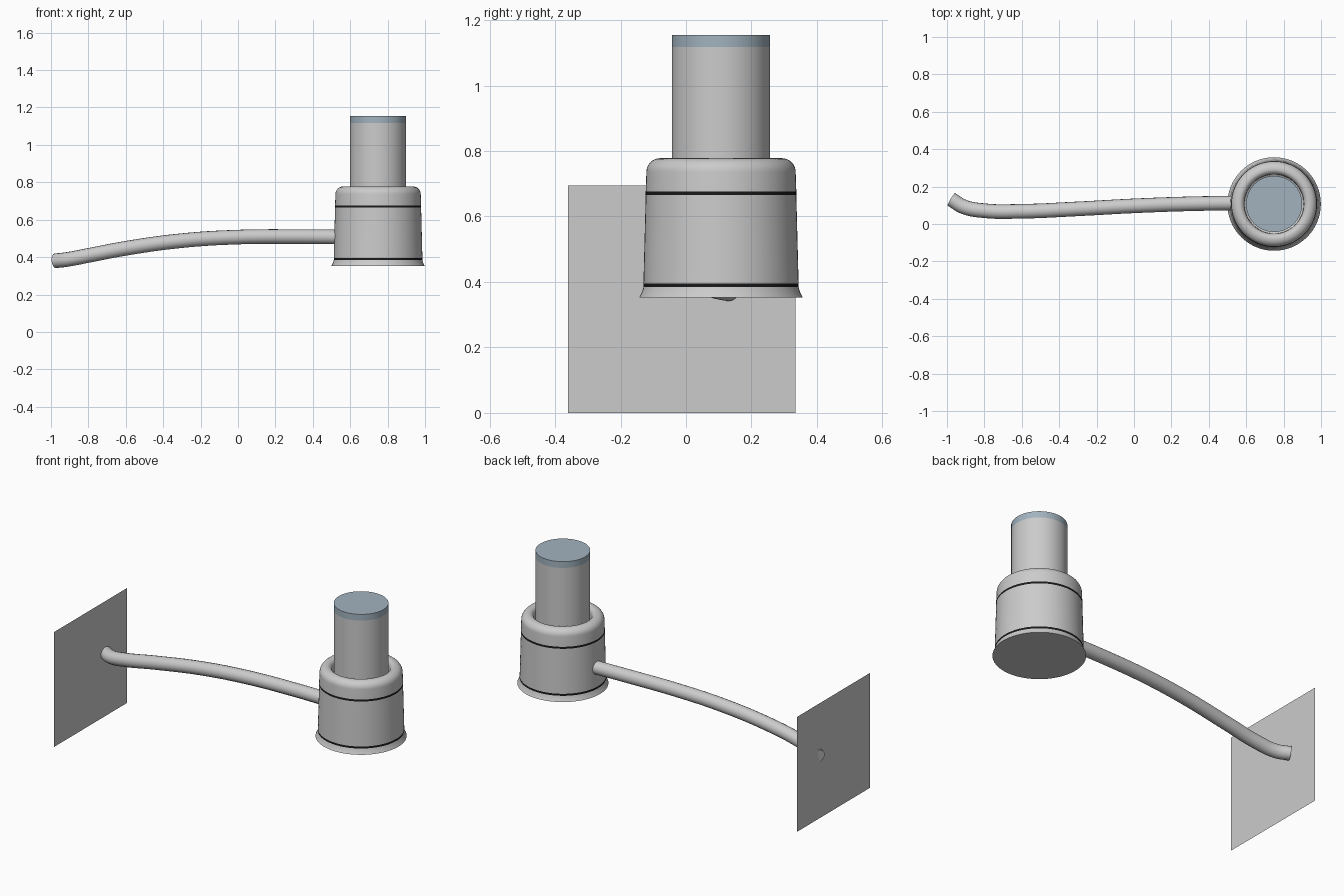
import bpy, math

if "Cube" in bpy.data.objects:
    bpy.data.objects.remove(bpy.data.objects["Cube"])

CX, CY = 0.749, 0.107
SEGMENTS = 64


def material(name, rgb):
    mat = bpy.data.materials.new(name)
    mat.diffuse_color = (*rgb, 1)
    mat.use_nodes = True
    mat.node_tree.nodes["Principled BSDF"].inputs["Base Color"].default_value = mat.diffuse_color
    return mat


def finish(obj, mat=None):
    if mat:
        obj.data.materials.append(mat)
    bpy.ops.object.select_all(action='DESELECT')
    obj.select_set(True)
    bpy.context.view_layer.objects.active = obj
    bpy.ops.object.shade_smooth_by_angle(angle=math.radians(35))


def lathe(name, profile, mat=None, cap_bottom=False, cap_top=False):
    """Turn (radius, z) points, listed bottom to top, around the body axis."""
    verts, faces, n = [], [], SEGMENTS
    for r, z in profile:
        for i in range(n):
            a = 2 * math.pi * i / n
            verts.append((CX + r * math.cos(a), CY + r * math.sin(a), z))
    for k in range(len(profile) - 1):
        for i in range(n):
            j = (i + 1) % n
            faces.append((k * n + i, k * n + j, (k + 1) * n + j, (k + 1) * n + i))
    if cap_bottom:
        faces.append(tuple(reversed(range(n))))
    if cap_top:
        faces.append(tuple(range(len(verts) - n, len(verts))))
    mesh = bpy.data.meshes.new(name)
    mesh.from_pydata(verts, [], faces)
    obj = bpy.data.objects.new(name, mesh)
    bpy.context.collection.objects.link(obj)
    finish(obj, mat)
    return obj


black = material("band_black", (0.01, 0.01, 0.01))
slate = material("cap_slate", (0.36, 0.45, 0.52))

# Flared base, main body and the two dark bands between sections
lathe("base_flange", [(0.25, 0.352), (0.247, 0.358), (0.241, 0.37), (0.237, 0.384)], cap_bottom=True)
lathe("lower_band", [(0.237, 0.384), (0.237, 0.396)], black)
lathe("body", [(0.237, 0.396), (0.230, 0.665)])
lathe("upper_band", [(0.230, 0.665), (0.230, 0.677)], black)

# Rounded shoulder rolling over into a trough around the neck
shoulder = [(0.230, 0.677)]
for i in range(9):
    a = math.radians(90 * i / 8)
    shoulder.append((0.186 + 0.042 * math.cos(a), 0.736 + 0.042 * math.sin(a)))
for i in range(1, 9):
    a = math.radians(90 + 90 * i / 8)
    shoulder.append((0.186 + 0.027 * math.cos(a), 0.748 + 0.030 * math.sin(a)))
shoulder += [(0.158, 0.715), (0.15, 0.71)]
lathe("shoulder", shoulder)

# Neck and coloured cap
lathe("neck", [(0.15, 0.71), (0.15, 1.117)])
lathe("cap", [(0.15, 1.117), (0.15, 1.155)], slate, cap_top=True)

# Curved pipe from the wall plate to the body
path = [(-0.977, 0.132, 0.380), (-0.91, 0.092, 0.388), (-0.80, 0.071, 0.409),
        (-0.60, 0.068, 0.447), (-0.30, 0.081, 0.488), (0.0, 0.097, 0.507),
        (0.30, 0.108, 0.510), (0.53, 0.112, 0.508)]
curve = bpy.data.curves.new("pipe", 'CURVE')
curve.dimensions = '3D'
curve.bevel_depth = 0.039
curve.bevel_resolution = 6
curve.use_fill_caps = True
spline = curve.splines.new('BEZIER')
spline.bezier_points.add(len(path) - 1)
for point, co in zip(spline.bezier_points, path):
    point.co = co
    point.handle_left_type = point.handle_right_type = 'AUTO'
pipe = bpy.data.objects.new("pipe", curve)
bpy.context.collection.objects.link(pipe)
bpy.ops.object.select_all(action='DESELECT')
pipe.select_set(True)
bpy.context.view_layer.objects.active = pipe
bpy.ops.object.convert(target='MESH')
finish(bpy.context.view_layer.objects.active)

# Flat wall plate
bpy.ops.mesh.primitive_plane_add(size=1, location=(-0.978, -0.0135, 0.3475),
                                 rotation=(0, math.radians(90), 0))
plate = bpy.context.object
plate.name = "wall_plate"
plate.scale = (0.695, 0.695, 1)
